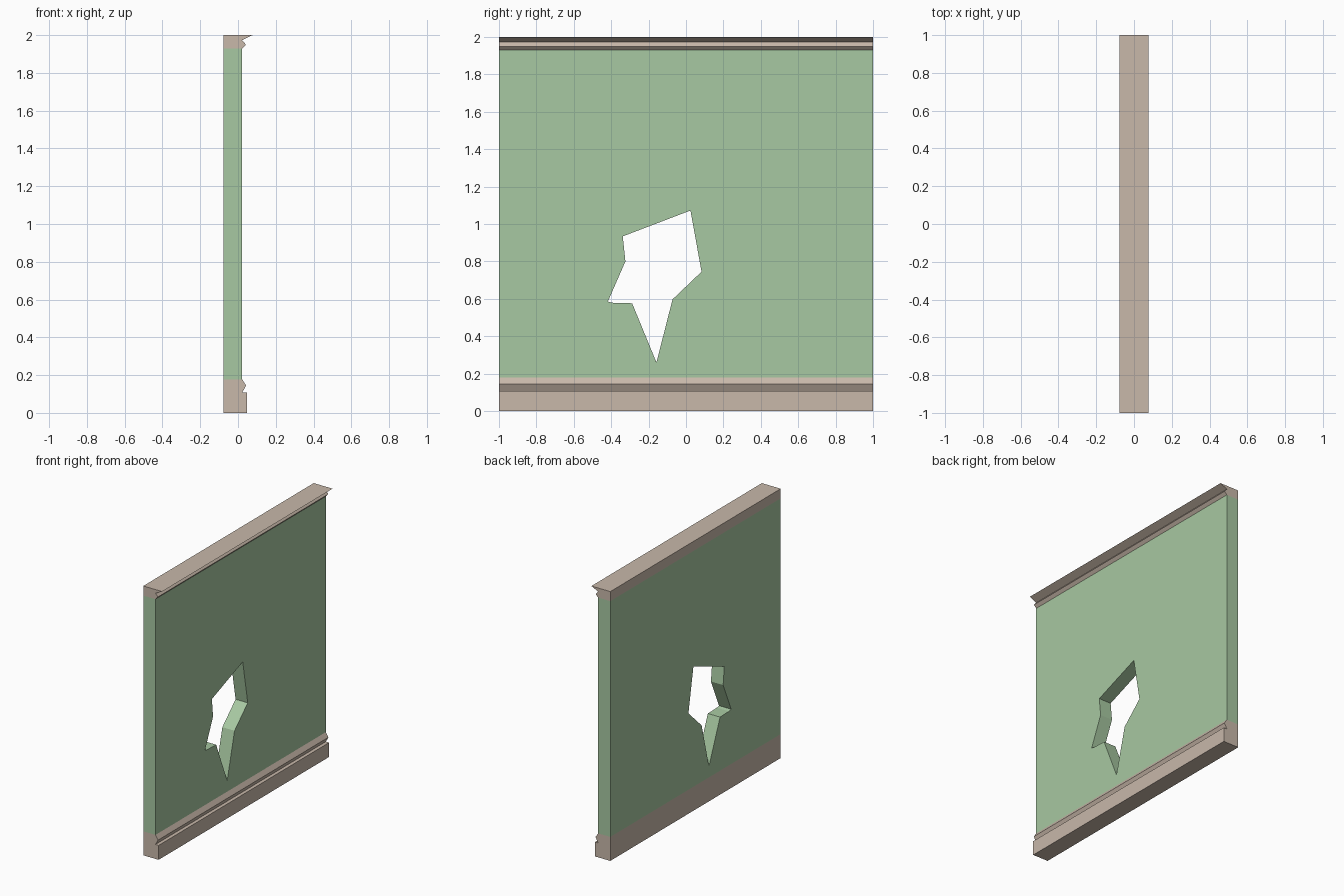
import bpy, bmesh
from mathutils import Vector

if "Cube" in bpy.data.objects:
    bpy.data.objects.remove(bpy.data.objects["Cube"])

BACK, FACE, LIP = -0.078, 0.022, 0.077   # wall depth positions along x
PANEL_LOW, PANEL_HIGH = 0.178, 1.929     # painted panel between the trims


def material(name, rgb):
    mat = bpy.data.materials.new(name)
    mat.diffuse_color = (*rgb, 1)
    mat.use_nodes = True
    mat.node_tree.nodes["Principled BSDF"].inputs["Base Color"].default_value = mat.diffuse_color
    return mat


def prism(name, points, push, mat=None):
    """Extrude a closed outline of 3D points along a vector."""
    bm = bmesh.new()
    face = bm.faces.new([bm.verts.new(p) for p in points])
    new = bmesh.ops.extrude_face_region(bm, geom=[face], use_keep_orig=True)["geom"]
    bmesh.ops.translate(bm, vec=Vector(push),
                        verts=[v for v in new if isinstance(v, bmesh.types.BMVert)])
    bmesh.ops.recalc_face_normals(bm, faces=bm.faces)
    mesh = bpy.data.meshes.new(name)
    bm.to_mesh(mesh)
    bm.free()
    obj = bpy.data.objects.new(name, mesh)
    bpy.context.collection.objects.link(obj)
    if mat:
        mesh.materials.append(mat)
    return obj


def moulding(name, profile, mat):
    """Run an x-z profile along the whole length of the wall."""
    return prism(name, [(x, -1, z) for x, z in profile], (0, 2, 0), mat)


green = material("green_paint", (0.39, 0.58, 0.36))
tan = material("tan_trim", (0.58, 0.48, 0.40))

# Skirting board with a stepped plinth and pointed bead
moulding("skirting_board", [(BACK, 0), (0.048, 0), (0.048, 0.107), (FACE, 0.107),
                            (0.043, 0.145), (FACE, PANEL_LOW), (BACK, PANEL_LOW)], tan)

# Cornice with a pointed bead and flared lip
moulding("cornice", [(BACK, PANEL_HIGH), (FACE, PANEL_HIGH), (0.042, 1.950),
                     (FACE, 1.973), (LIP, 2), (BACK, 2)], tan)

# Wall panel
panel = moulding("wall_panel", [(BACK, PANEL_LOW), (FACE, PANEL_LOW),
                                (FACE, PANEL_HIGH), (BACK, PANEL_HIGH)], green)

# Jagged hole broken straight through the panel
hole = [(0.024, 1.072), (0.083, 0.745), (-0.072, 0.597), (-0.158, 0.26), (-0.288, 0.576),
        (-0.393, 0.579), (-0.418, 0.585), (-0.324, 0.80), (-0.338, 0.934)]
cutter = prism("hole_cutter", [(-0.3, y, z) for y, z in hole], (0.6, 0, 0), green)
cutter.hide_render = True
cutter.hide_viewport = True
cut = panel.modifiers.new("broken_hole", "BOOLEAN")
cut.operation = "DIFFERENCE"
cut.solver = "EXACT"
cut.object = cutter

# Apply the cut and drop the helper
bpy.context.view_layer.update()
graph = bpy.context.evaluated_depsgraph_get()
result = bpy.data.meshes.new_from_object(panel.evaluated_get(graph))
panel.modifiers.clear()
panel.data = result
bpy.data.objects.remove(cutter)
